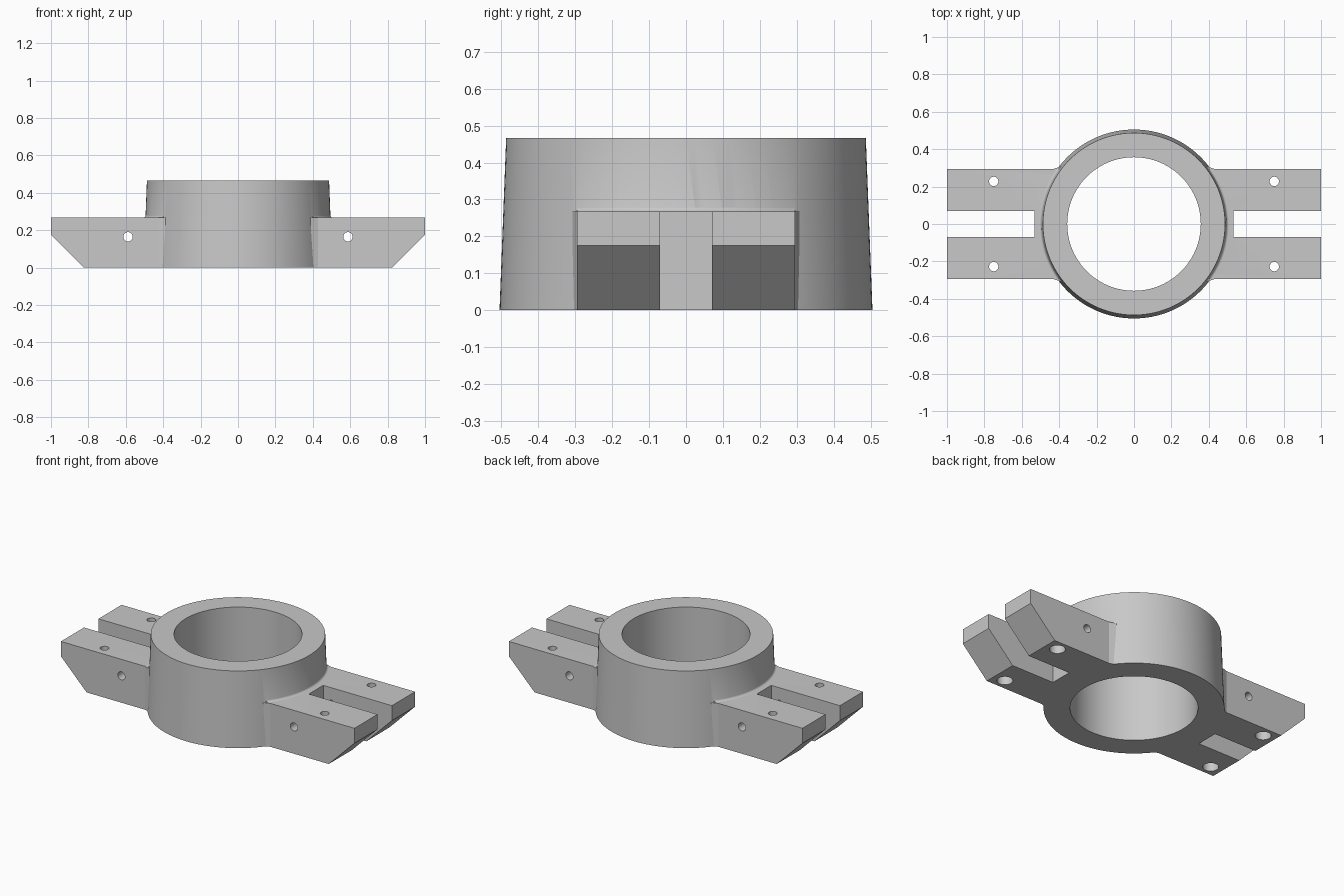
import bpy, bmesh, math
from mathutils import Matrix, Vector

if "Cube" in bpy.data.objects:
    bpy.data.objects.remove(bpy.data.objects["Cube"])

SEG = 128
ARM_TOP, ARM_Y = 0.267, 0.295

grey = bpy.data.materials.new("neutral grey")
grey.diffuse_color = (0.58, 0.58, 0.58, 1)
grey.use_nodes = True
grey.node_tree.nodes["Principled BSDF"].inputs["Base Color"].default_value = grey.diffuse_color


def finish(bm, name):
    bmesh.ops.recalc_face_normals(bm, faces=bm.faces)
    me = bpy.data.meshes.new(name)
    bm.to_mesh(me)
    bm.free()
    me.materials.append(grey)
    ob = bpy.data.objects.new(name, me)
    bpy.context.collection.objects.link(ob)
    return ob


def prism(name, points, offset):
    """Extrude a planar outline along an offset vector."""
    bm = bmesh.new()
    face = bm.faces.new([bm.verts.new(p) for p in points])
    geo = bmesh.ops.extrude_face_region(bm, geom=[face])["geom"]
    moved = [g for g in geo if isinstance(g, bmesh.types.BMVert)]
    bmesh.ops.translate(bm, verts=moved, vec=Vector(offset))
    return finish(bm, name)


def box(name, x0, x1, y0, y1, z0, z1):
    return prism(name, [(x0, y0, z0), (x1, y0, z0), (x1, y1, z0), (x0, y1, z0)],
                 (0, 0, z1 - z0))


def cylinder(name, r1, r2, depth, centre, seg=SEG, along_y=False):
    bm = bmesh.new()
    turn = Matrix.Rotation(math.pi / 2, 4, 'X') if along_y else Matrix()
    bmesh.ops.create_cone(bm, cap_ends=True, segments=seg, radius1=r1, radius2=r2,
                          depth=depth, matrix=Matrix.Translation(centre) @ turn)
    return finish(bm, name)


def lathe_ring(name, profile):
    """Closed (radius, height) profile turned about z."""
    bm = bmesh.new()
    rings = []
    for i in range(SEG):
        a = 2 * math.pi * i / SEG
        rings.append([bm.verts.new((r * math.cos(a), r * math.sin(a), z))
                      for r, z in profile])
    n = len(profile)
    for i in range(SEG):
        a, b = rings[i], rings[(i + 1) % SEG]
        for j in range(n):
            k = (j + 1) % n
            bm.faces.new((a[j], b[j], b[k], a[k]))
    return finish(bm, name)


def combine(target, other, operation):
    mod = target.modifiers.new(operation.lower(), 'BOOLEAN')
    mod.operation, mod.object, mod.solver = operation, other, 'EXACT'
    bpy.context.view_layer.objects.active = target
    bpy.ops.object.modifier_apply(modifier=mod.name)
    bpy.data.objects.remove(other, do_unlink=True)


# Tapered collar
body = cylinder("clamp_collar", 0.505, 0.487, 0.467, (0, 0, 0.2335))

# Beam forming both arms, with chamfered lower ends
outline = [(-0.825, 0), (0.825, 0), (1, 0.175), (1, ARM_TOP), (-1, ARM_TOP), (-1, 0.175)]
beam = prism("arms", [(x, -ARM_Y, z) for x, z in outline], (0, 2 * ARM_Y, 0))
combine(body, beam, 'UNION')

# Small flares where the arm sides meet the collar
for sx in (-1, 1):
    for sy in (-1, 1):
        pts = [(0.428, 0.295), (0.39, 0.308), (0.3, 0.3), (0.3, 0.25), (0.428, 0.25)]
        flare = prism("flare", [(sx * x, sy * y, 0) for x, y in pts], (0, 0, ARM_TOP))
        combine(body, flare, 'UNION')

# Concave fillet between arm tops and collar
R = 0.014
arc = [(0.494 + R - R * math.sin(t), ARM_TOP + R - R * math.cos(t))
       for t in (math.pi / 2 * i / 8 for i in range(9))]
fillet = lathe_ring("fillet", arc + [(0.44, ARM_TOP + R), (0.44, 0.25), (0.494 + R, 0.25)])
combine(fillet, box("trim", -0.7, 0.7, -0.2945, 0.2945, 0.2, 0.35), 'INTERSECT')
combine(body, fillet, 'UNION')

# Central bore
combine(body, cylinder("bore", 0.357, 0.357, 1, (0, 0, 0.25)), 'DIFFERENCE')

# Slots, cross-bolt holes, and counterbored vertical holes
for s in (-1, 1):
    x0, x1 = sorted((s * 0.532, s * 1.2))
    combine(body, box("slot", x0, x1, -0.07, 0.07, -0.1, 0.5), 'DIFFERENCE')
    combine(body, cylinder("cross_hole", 0.025, 0.025, 1, (s * 0.588, 0, 0.165), 32, True),
            'DIFFERENCE')
    for t in (-1, 1):
        x, y = s * 0.75, t * 0.228
        combine(body, cylinder("bolt_hole", 0.025, 0.025, 1, (x, y, 0.2), 32), 'DIFFERENCE')
        combine(body, cylinder("counterbore", 0.045, 0.045, 0.2, (x, y, 0), 32), 'DIFFERENCE')

# Smooth round walls, crisp edges
bpy.ops.object.select_all(action='DESELECT')
body.select_set(True)
bpy.context.view_layer.objects.active = body
bpy.ops.object.shade_smooth_by_angle(angle=math.radians(15))
